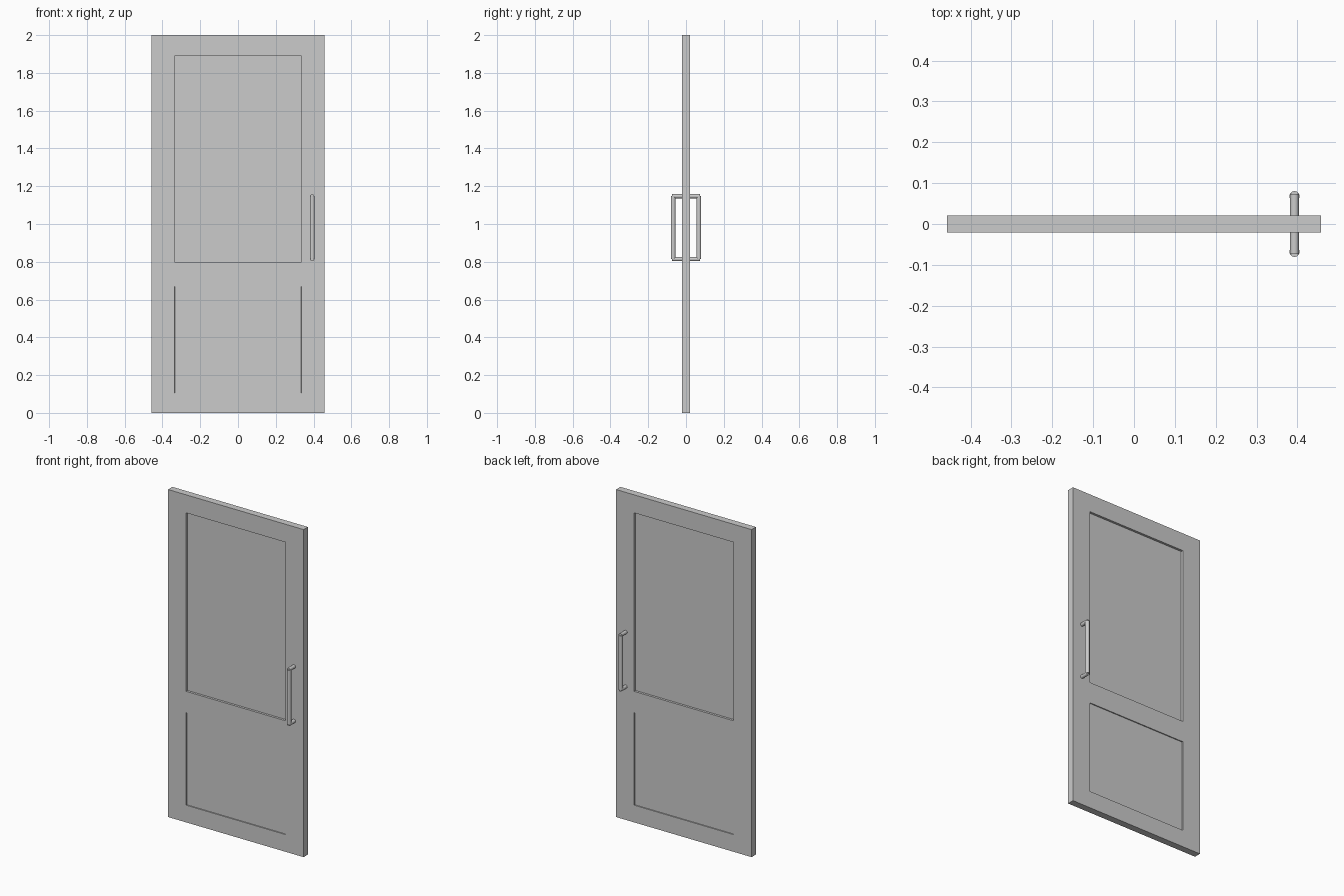
import bpy, bmesh
from mathutils import Vector

if "Cube" in bpy.data.objects:
    bpy.data.objects.remove(bpy.data.objects["Cube"])

HALF_W, HALF_T, HEIGHT = 0.458, 0.021, 2.0
PANEL_X = 0.335                          # half width of both panels
WINDOW_Z = (0.80, 1.89)
LOWER_Z = (0.105, 0.67)
HANDLE_X, HANDLE_Y = 0.393, 0.068
POST_Z = (0.814, 1.147)


def add_box(name, size, center):
    bpy.ops.mesh.primitive_cube_add(size=1, location=center)
    ob = bpy.context.object
    ob.name = name
    ob.scale = size
    bpy.ops.object.transform_apply(location=True, rotation=False, scale=True)
    return ob


def add_rod(name, a, b, radius):
    a, b = Vector(a), Vector(b)
    bpy.ops.mesh.primitive_cylinder_add(vertices=24, radius=radius,
                                        depth=(b - a).length, location=(a + b) / 2)
    ob = bpy.context.object
    ob.name = name
    ob.rotation_euler = (b - a).to_track_quat('Z', 'Y').to_euler()
    bpy.ops.object.shade_smooth_by_angle()
    return ob


# Door leaf: slab sliced along the panel outlines
leaf = add_box("door_leaf", (2 * HALF_W, 2 * HALF_T, HEIGHT), (0, 0, HEIGHT / 2))
bm = bmesh.new()
bm.from_mesh(leaf.data)
cuts = [((x, 0, 0), (1, 0, 0)) for x in (-PANEL_X, PANEL_X)]
cuts += [((0, 0, z), (0, 0, 1)) for z in LOWER_Z + WINDOW_Z]
for co, no in cuts:
    bmesh.ops.bisect_plane(bm, geom=bm.verts[:] + bm.edges[:] + bm.faces[:],
                           plane_co=co, plane_no=no)


def panel_faces(z_range):
    found = []
    for f in bm.faces:
        c = f.calc_center_median()
        if abs(f.normal.y) > 0.9 and abs(c.x) < 0.1 and z_range[0] < c.z < z_range[1]:
            found.append(f)
    return found


# Window opening through the leaf
window = panel_faces(WINDOW_Z)
rim = [e for f in window for e in f.edges]
bmesh.ops.delete(bm, geom=window, context='FACES_ONLY')
bmesh.ops.bridge_loops(bm, edges=rim)

# Shallow lower panel recess, front and back
bmesh.ops.inset_individual(bm, faces=panel_faces(LOWER_Z), thickness=0.0004, depth=-0.006)
bmesh.ops.recalc_face_normals(bm, faces=bm.faces[:])
bm.to_mesh(leaf.data)
bm.free()

# Window pane
add_box("window_pane", (2 * PANEL_X, 0.014, WINDOW_Z[1] - WINDOW_Z[0]),
        (0, 0, sum(WINDOW_Z) / 2))

# Pull handles on both faces
for side, sign in (("front", -1), ("back", 1)):
    y = sign * HANDLE_Y
    add_rod(side + "_handle_grip", (HANDLE_X, y, POST_Z[0]), (HANDLE_X, y, POST_Z[1]), 0.0125)
    for level, z in zip(("lower", "upper"), POST_Z):
        add_rod(f"{side}_handle_{level}_post", (HANDLE_X, sign * (HALF_T - 0.006), z),
                (HANDLE_X, sign * 0.073, z), 0.011)
